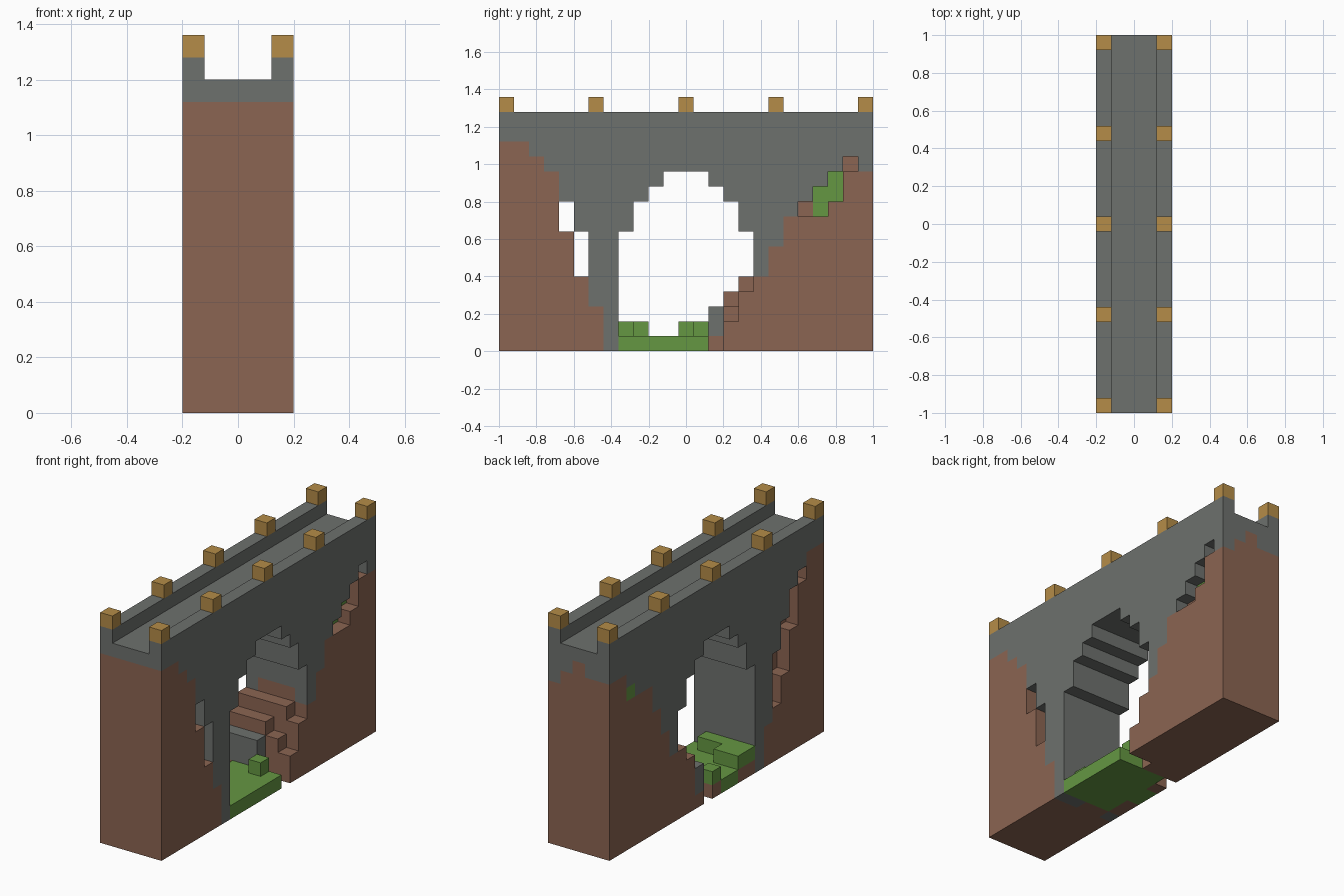
import bpy
import bmesh
from mathutils import Vector

if "Cube" in bpy.data.objects:
    bpy.data.objects.remove(bpy.data.objects["Cube"], do_unlink=True)

UNIT = 0.08                    # edge of one block
WIDE, LONG, DECK = 5, 25, 15   # blocks across, along, and up to the roadway
EAST = WIDE - 1
cells = {}                     # block position -> part name


def fill(part, across, along, up):
    """Fill a box of blocks; each argument is a range or list of indices."""
    for i in across:
        for j in along:
            for k in up:
                cells[i, j, k] = part


def make_material(name, color):
    mat = bpy.data.materials.new(name)
    mat.use_nodes = True
    mat.diffuse_color = (*color, 1)
    bsdf = mat.node_tree.nodes["Principled BSDF"]
    bsdf.inputs["Base Color"].default_value = (*color, 1)
    bsdf.inputs["Roughness"].default_value = 0.9
    return mat


# Stone bridge: underside height of each slice, from front to back
arch = [8, 10, 11, 12, 12, 12, 11, 10, 8]
underside = [14, 14, 13, 12, 10, 8, 3, 0] + arch + [5, 7, 9, 10, 11, 12, 13, 12]
for j, low in enumerate(underside):
    fill("stone_bridge", range(WIDE), [j], range(low, DECK))

# Side walls of the roadway and the lamps on them
fill("stone_bridge", [0, EAST], range(LONG), [DECK])
fill("lamps", [0, EAST], range(0, LONG, 6), [DECK + 1])

# Earth banks: ground heights on the west face, in the core and on the east face
front_bank = {
    "west": [14, 14, 12, 9, 6, 4, 3],
    "core": [14, 14, 13, 12, 8, 5, 3],
    "east": [14, 14, 13, 12, 8, 5, 3],
}
back_bank = {
    "west": [4, 5, 5, 7, 9, 11, 11, 12, 13, 13],
    "core": [4, 5, 6, 8, 9, 10, 11, 12, 13, 13],
    "east": [2, 4, 5, 7, 9, 9, 9, 10, 12, 12],
}
strips = {"west": [0], "core": range(1, EAST), "east": [EAST]}
for side, across in strips.items():
    for start, bank in ((0, front_bank), (15, back_bank)):
        for n, top in enumerate(bank[side]):
            fill("earth_banks", across, [start + n], range(top))
cells.pop((3, 15, 3))
fill("earth_banks", [2], [24], [13])
fill("earth_banks", [1, 2], [7], [0])

# Fallen stones at the foot of the back bank
fill("earth_banks", range(3), [14], [0])
fill("stone_bridge", range(3), [14], [1, 2])

# Grassy valley floor with an earth edge
fill("grass", range(1, WIDE), range(8, 14), [0])
fill("earth_banks", [0], range(8, 13), [0])
fill("grass", [0], [10, 11], [0])

# Grass tufts on the floor and on the bank
fill("grass", range(4), [8], [1])
fill("grass", [0, 1], [9], [1])
fill("grass", [0], [12], [1])
fill("grass", [3], [13], [1])
fill("grass", [3], [21], [9, 10])
fill("grass", [3], [22], [10, 11])
fill("grass", [0], [22], [11])


def build(part, mat):
    """Make the exposed faces of all blocks that belong to one part."""
    bm = bmesh.new()
    for cell, owner in cells.items():
        if owner != part:
            continue
        center = Vector(cell) + Vector((0.5, 0.5, 0.5))
        for axis in range(3):
            for sign in (-1, 1):
                n = Vector((0, 0, 0))
                n[axis] = sign
                if tuple(int(c + d) for c, d in zip(cell, n)) in cells:
                    continue
                u = Vector((0, 0, 0))
                u[(axis + 1) % 3] = 1
                v = n.cross(u)
                ring = [u + v, v - u, -u - v, u - v]
                bm.faces.new([bm.verts.new(center + (n + c) / 2) for c in ring])
    bmesh.ops.remove_doubles(bm, verts=bm.verts, dist=0.01)
    # Join coplanar block faces into large flat ones
    bmesh.ops.dissolve_limit(bm, angle_limit=0.01, verts=bm.verts, edges=bm.edges)
    bmesh.ops.translate(bm, verts=bm.verts, vec=(-WIDE / 2, -LONG / 2, 0))
    bmesh.ops.scale(bm, verts=bm.verts, vec=(UNIT, UNIT, UNIT))
    mesh = bpy.data.meshes.new(part)
    bm.to_mesh(mesh)
    bm.free()
    mesh.materials.append(mat)
    bpy.context.collection.objects.link(bpy.data.objects.new(part, mesh))


build("stone_bridge", make_material("grey stone", (0.155, 0.165, 0.155)))
build("earth_banks", make_material("brown earth", (0.26, 0.13, 0.085)))
build("grass", make_material("green grass", (0.13, 0.31, 0.055)))
build("lamps", make_material("golden lamp", (0.46, 0.265, 0.065)))
